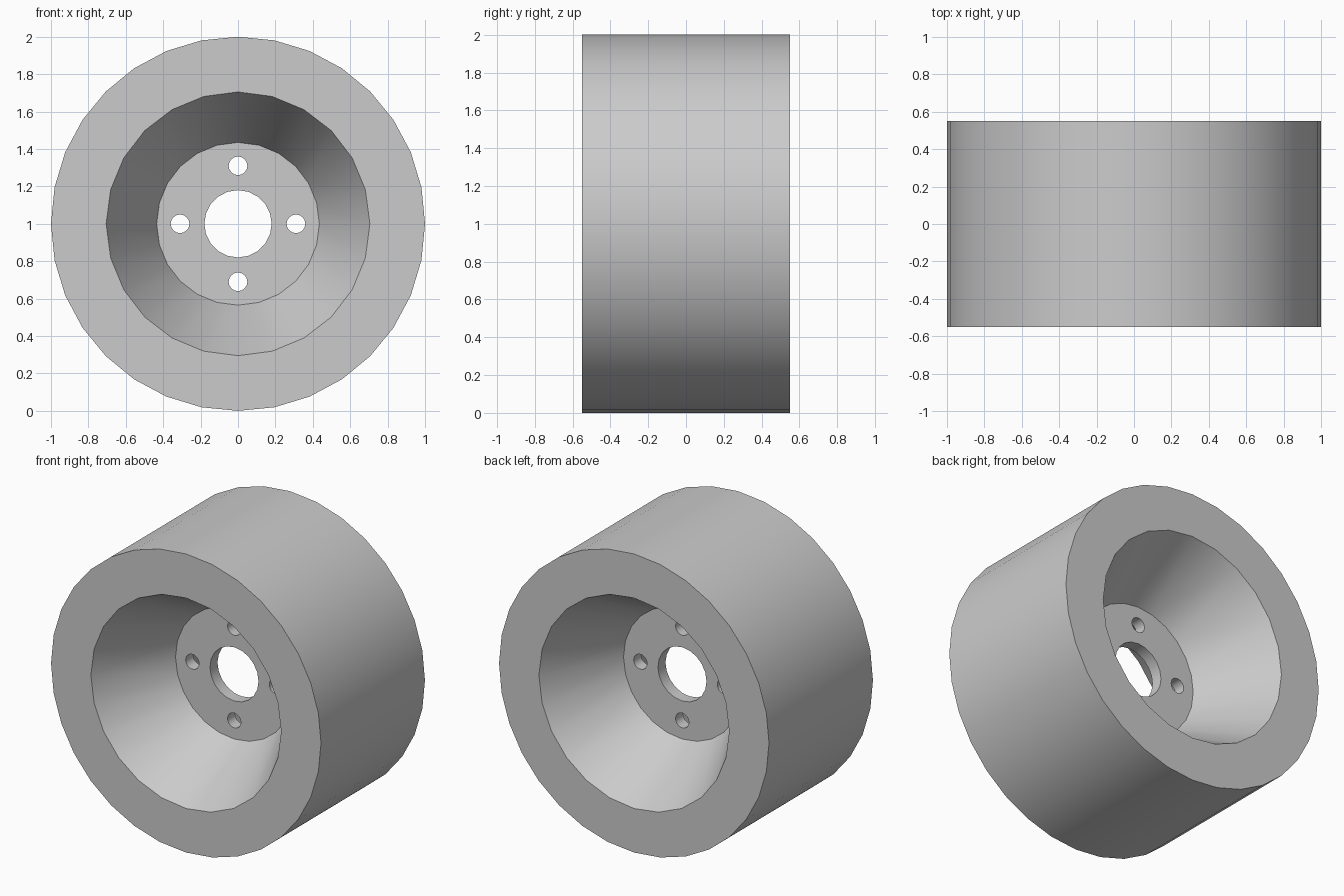
import bpy, math

default = bpy.data.objects.get("Cube")
if default:
    bpy.data.objects.remove(default, do_unlink=True)

CENTRE_Z = 1.0
HALF_WIDTH = 0.55
HALF_WEB = 0.04       # half thickness of the central disc
RIM_R, DISC_R = 0.705, 0.435

grey = bpy.data.materials.new("plain_grey")
grey.use_nodes = True
colour = (0.6, 0.6, 0.6, 1)
grey.diffuse_color = colour
grey.node_tree.nodes["Principled BSDF"].inputs["Base Color"].default_value = colour


def round_part(name, sides, r_back, r_front, y_back, y_front, x=0, z=0):
    """Cylinder or cone along y, from y_back to y_front."""
    turn = math.pi / 2 if y_front < y_back else -math.pi / 2
    bpy.ops.mesh.primitive_cone_add(
        vertices=sides, radius1=r_back, radius2=r_front,
        depth=abs(y_front - y_back),
        location=(x, (y_back + y_front) / 2, CENTRE_Z + z),
        rotation=(turn, 0, 0))
    part = bpy.context.object
    part.name = name
    part.data.materials.append(grey)
    return part


# Solid wheel
wheel = round_part("wheel", 32, 1, 1, HALF_WIDTH, -HALF_WIDTH)

# Conical recess on each side, running slightly past the faces
cutters = []
over = 0.1
slope = (RIM_R - DISC_R) / (HALF_WIDTH - HALF_WEB)
for side in (-1, 1):
    cutters.append(round_part("recess_cutter", 24, DISC_R, RIM_R + slope * over,
                              side * HALF_WEB, side * (HALF_WIDTH + over)))

# Axle hole and four bolt holes
cutters.append(round_part("axle_cutter", 20, 0.18, 0.18, 0.2, -0.2))
for i in range(4):
    a = i * math.pi / 2
    cutters.append(round_part("bolt_cutter", 16, 0.05, 0.05, 0.2, -0.2,
                              0.31 * math.cos(a), 0.31 * math.sin(a)))

# Cut everything out of the wheel
bpy.ops.object.select_all(action='DESELECT')
wheel.select_set(True)
bpy.context.view_layer.objects.active = wheel
for cutter in cutters:
    cutter.hide_render = True
    mod = wheel.modifiers.new("cut", 'BOOLEAN')
    mod.operation = 'DIFFERENCE'
    mod.solver = 'EXACT'
    mod.object = cutter
    bpy.ops.object.modifier_apply(modifier=mod.name)
    bpy.data.objects.remove(cutter, do_unlink=True)

bpy.ops.object.shade_smooth_by_angle(angle=math.radians(30))
